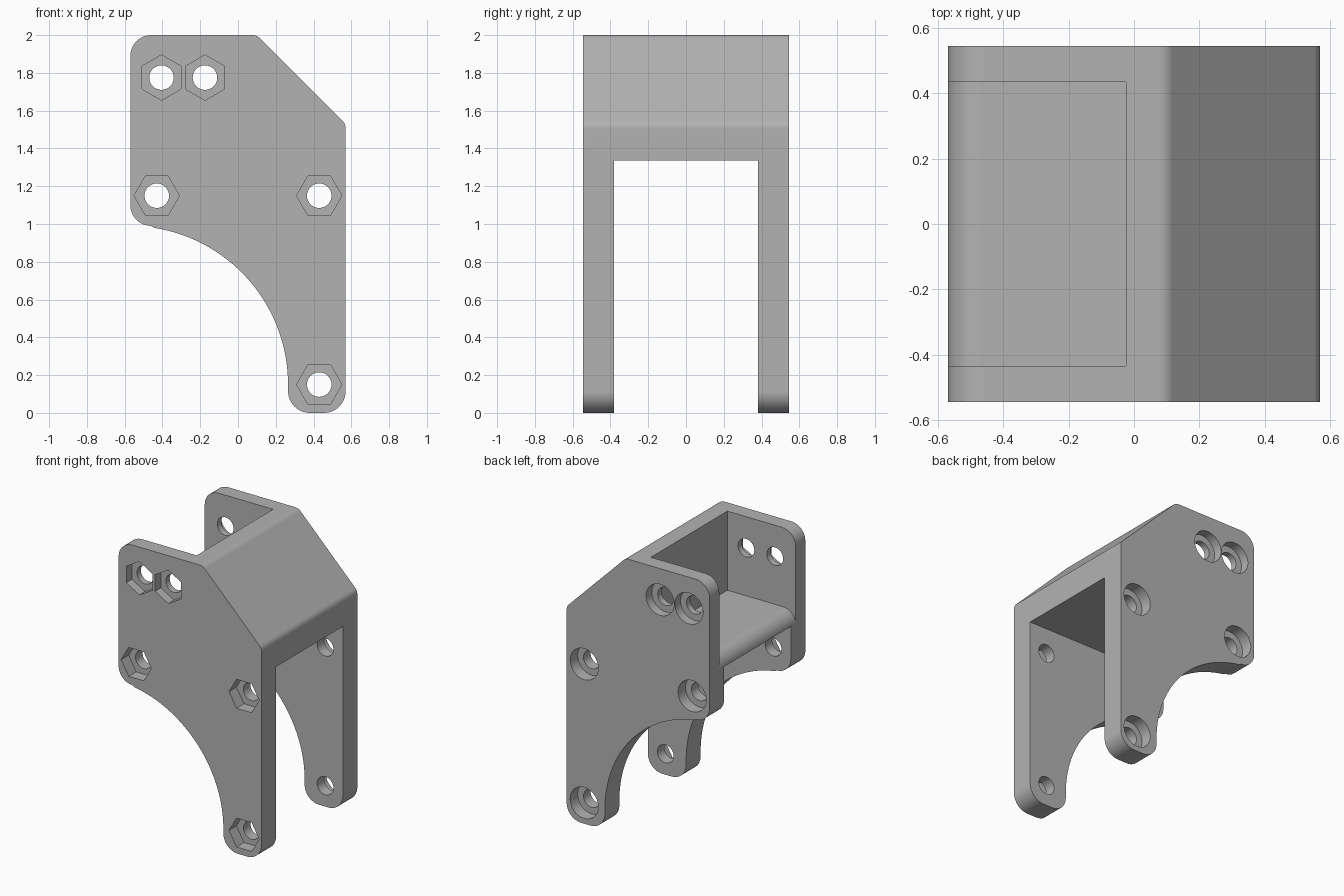
import bpy, bmesh
from math import sin, cos, radians

if "Cube" in bpy.data.objects:
    bpy.data.objects.remove(bpy.data.objects["Cube"])

grey = bpy.data.materials.new("plain grey")
grey.use_nodes = True
COLOUR = (0.45, 0.45, 0.45, 1)
grey.diffuse_color = COLOUR
grey.node_tree.nodes["Principled BSDF"].inputs["Base Color"].default_value = COLOUR


def arc(cx, cz, r, start, end, steps=10):
    angles = [radians(start + (end - start) * i / steps) for i in range(steps + 1)]
    return [(cx + r * cos(a), cz + r * sin(a)) for a in angles]


def prism(name, profile, y0, y1):
    """Extrude an x-z profile from y0 to y1."""
    bm = bmesh.new()
    face = bm.faces.new([bm.verts.new((x, y0, z)) for x, z in profile])
    side = bmesh.ops.extrude_face_region(bm, geom=[face])["geom"]
    moved = [v for v in side if isinstance(v, bmesh.types.BMVert)]
    bmesh.ops.translate(bm, verts=moved, vec=(0, y1 - y0, 0))
    bmesh.ops.recalc_face_normals(bm, faces=bm.faces)
    mesh = bpy.data.meshes.new(name)
    bm.to_mesh(mesh)
    bm.free()
    mesh.materials.append(grey)
    obj = bpy.data.objects.new(name, mesh)
    bpy.context.collection.objects.link(obj)
    return obj


def ring(cx, cz, r, sides, turn=0):
    return arc(cx, cz, r, turn, turn + 360, sides)[:-1]


HALF = 0.545        # half depth of the bracket

# Bracket body: rounded plate outline with a sloped shoulder and scooped underside
outline = (arc(-0.46, 1.89, 0.11, 180, 90)
           + arc(0.075, 1.94, 0.06, 90, 45, 5)
           + arc(0.51, 1.505, 0.06, 45, 0, 5)
           + arc(0.455, 0.115, 0.115, 0, -90)
           + arc(0.38, 0.115, 0.115, -90, -180)
           + arc(-0.575, 0.15, 0.84, 2, 81, 32)
           + arc(-0.46, 1.1, 0.11, 270, 180))
body = prism("bracket_body", outline, -HALF, HALF)

# Lower slot between the legs, and upper pocket above a round-nosed shelf
slot = [(-1, -1), (1, -1), (1, 1.335), (-1, 1.335)]
pocket = ([(-0.025, 3), (-0.025, 1.43)]
          + arc(-0.47, 1.33, 0.1, 90, 180)
          + [(-1, 1.33), (-1, 3)])
cutters = [prism("slot_cutter", slot, -0.38, 0.38),
           prism("pocket_cutter", pocket, -0.435, 0.435)]

# Bolt holes with hexagonal nut recesses in front and round recesses behind
bolts = [(-0.405, 1.775, 30, 0.065), (-0.175, 1.775, 30, 0.065),
         (-0.43, 1.15, 0, 0.085), (0.43, 1.15, 0, 0.085), (0.43, 0.15, 0, 0.085)]
for x, z, turn, depth in bolts:
    cutters += [prism("bolt_cutter", ring(x, z, 0.065, 32), -1, 1),
                prism("nut_cutter", ring(x, z, 0.12, 6, turn), -1, depth - HALF),
                prism("head_cutter", ring(x, z, 0.112, 40), HALF - depth, 1)]

for cutter in cutters:
    cutter.hide_render = True
    cut = body.modifiers.new(cutter.name, "BOOLEAN")
    cut.operation = "DIFFERENCE"
    cut.solver = "EXACT"
    cut.object = cutter

# Bake the cuts and discard the cutters
bpy.context.view_layer.update()
graph = bpy.context.evaluated_depsgraph_get()
finished = bpy.data.meshes.new_from_object(body.evaluated_get(graph))
body.modifiers.clear()
body.data = finished
finished.name = "bracket_body"
for cutter in cutters:
    bpy.data.objects.remove(cutter)

# Smooth rounded surfaces, keep flat faces crisp
bpy.ops.object.select_all(action="DESELECT")
body.select_set(True)
bpy.context.view_layer.objects.active = body
bpy.ops.object.shade_smooth_by_angle(angle=radians(30))
weighted = body.modifiers.new("flat_face_normals", "WEIGHTED_NORMAL")
weighted.keep_sharp = True
